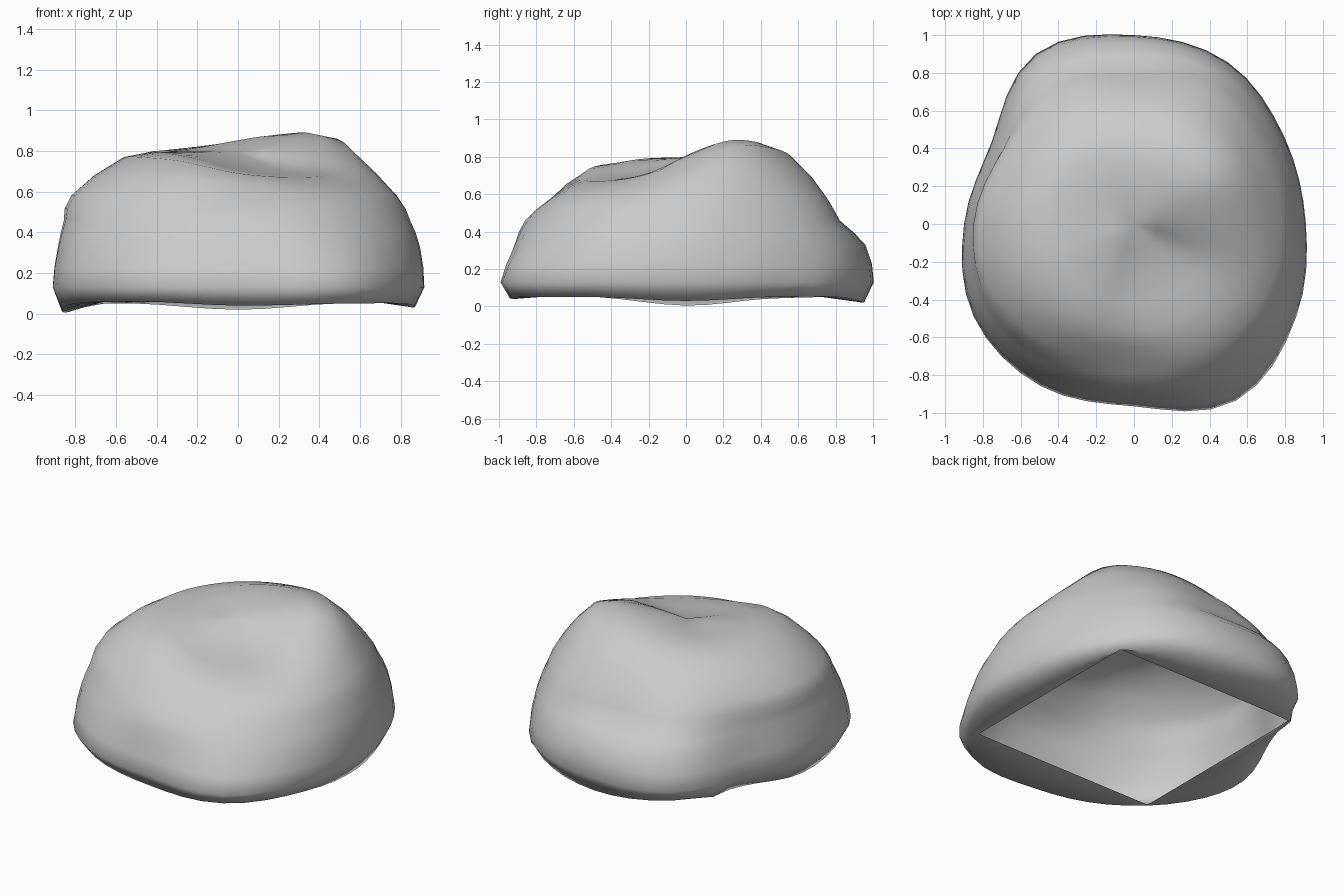
import bpy, bmesh, math

if "Cube" in bpy.data.objects:
    bpy.data.objects.remove(bpy.data.objects["Cube"])

SEG = 48          # columns around the rock
HALF = 0.66       # half width of the square opening underneath

# Values every 30 degrees, anticlockwise from +x
wall = [  # (height, radii)
    (0.13, [.91, .92, .99, 1.0, 1.04, .87, .90, .98, .99, .965, 1.08, .99]),
    (0.33, [.89, .89, .95, .96, .98, .83, .875, .94, .92, .91, .98, .95]),
    (0.46, [.845, .84, .88, .82, .87, .80, .85, .89, .85, .86, .89, .88]),
    (0.58, [.78, .78, .81, .75, .79, .77, .82, .83, .77, .72, .77, .79]),
]
crown = [  # (radius, heights)
    (0.56, [.77, .86, .84, .80, .78, .77, .77, .77, .75, .69, .67, .69]),
    (0.28, [.81, .865, .88, .86, .83, .81, .80, .79, .76, .715, .70, .72]),
]
foot_z = [.03, .05, .05, .02, .05, .04, .005, .05, .06, .04, .05, .05]
PEAK = 0.795


def spline(p0, p1, p2, p3, t):
    return 0.5 * (2 * p1 + (p2 - p0) * t + (2 * p0 - 5 * p1 + 4 * p2 - p3) * t * t
                  + (3 * p1 - p0 - 3 * p2 + p3) * t ** 3)


def around(vals, s):
    """Smooth periodic lookup of a 12-value table at column s."""
    f = s * len(vals) / SEG
    i = int(f)
    return spline(*(vals[(i + k) % len(vals)] for k in (-1, 0, 1, 2)), f - i)


def column(s):
    """(radius, height) profile from the rim of the opening to the crown."""
    a = 2 * math.pi * s / SEG
    rim = HALF / max(abs(math.cos(a)), abs(math.sin(a)))
    keys = [(around(r, s), z) for z, r in wall]
    keys += [(r, around(z, s)) for r, z in crown]
    keys[0] = (max(keys[0][0], rim + 0.02), keys[0][1])
    foot = (max(keys[0][0] * 0.95, rim + 0.008), around(foot_z, s))
    ext = [foot] + keys + [(0, PEAK)]
    out = [(rim, 0.06), foot]
    for i in range(1, len(ext) - 1):
        out.append(ext[i])
        nxt = ext[min(i + 2, len(ext) - 1)]
        out.append(tuple(spline(ext[i - 1][k], ext[i][k], ext[i + 1][k], nxt[k], 0.5)
                         for k in (0, 1)))
    return a, out


# Rock shell, open underneath
bm = bmesh.new()
cols = []
for s in range(SEG):
    a, prof = column(s)
    cols.append([bm.verts.new((r * math.cos(a), r * math.sin(a), z)) for r, z in prof])
top = bm.verts.new((0, 0, PEAK))
for s in range(SEG):
    c, d = cols[s], cols[(s + 1) % SEG]
    for i in range(len(c) - 1):
        bm.faces.new((c[i], d[i], d[i + 1], c[i + 1]))
    bm.faces.new((c[-1], d[-1], top))

# Even out the pinched crown
crown_verts = [v for v in bm.verts if v.co.xy.length < 0.4]
for _ in range(2):
    bmesh.ops.smooth_vert(bm, verts=crown_verts, factor=0.4, use_axis_z=True)
for f in bm.faces:
    f.smooth = True

mesh = bpy.data.meshes.new("rock")
bm.to_mesh(mesh)
bm.free()
rock = bpy.data.objects.new("rock", mesh)
bpy.context.collection.objects.link(rock)
